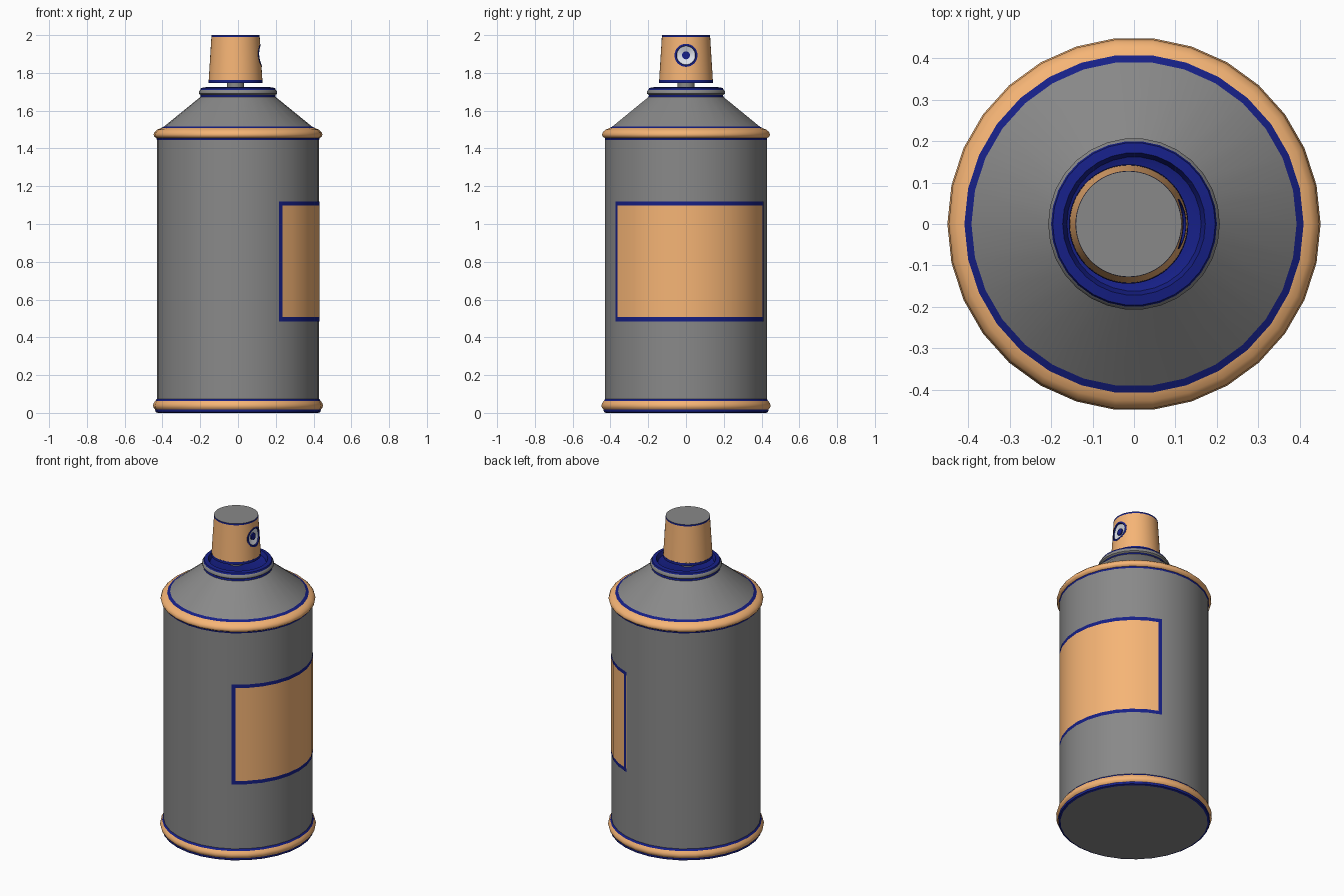
import bpy, bmesh, math

if "Cube" in bpy.data.objects:
    bpy.data.objects.remove(bpy.data.objects["Cube"])


def material(name, rgb):
    m = bpy.data.materials.new(name)
    m.diffuse_color = (*rgb, 1)
    m.use_nodes = True
    m.node_tree.nodes["Principled BSDF"].inputs["Base Color"].default_value = m.diffuse_color
    return m


ORANGE = material("orange", (0.92, 0.46, 0.18))
BLUE = material("blue", (0.008, 0.014, 0.24))
PALE = material("pale", (0.72, 0.75, 0.82))
GREY = material("dark_grey", (0.25, 0.25, 0.25))


def smooth(ob):
    bpy.ops.object.select_all(action='DESELECT')
    ob.select_set(True)
    bpy.context.view_layer.objects.active = ob
    bpy.ops.object.shade_smooth_by_angle(angle=math.radians(45))


def lathe(name, profile, mat=GREY, start=0, end=360, steps=30, loc=(0, 0, 0), rot=(0, 0, 0)):
    """Spin a (radius, height) profile; run it upward on the outside."""
    bm = bmesh.new()
    rows = []
    for i in range(steps + 1):
        a = math.radians(start + (end - start) * i / steps)
        rows.append([bm.verts.new((r * math.cos(a), r * math.sin(a), z)) for r, z in profile])
    for p, q in zip(rows, rows[1:]):
        for j in range(len(profile) - 1):
            bm.faces.new((p[j], q[j], q[j + 1], p[j + 1]))
    bmesh.ops.remove_doubles(bm, verts=bm.verts[:], dist=1e-5)
    me = bpy.data.meshes.new(name)
    bm.to_mesh(me)
    bm.free()
    me.materials.append(mat)
    ob = bpy.data.objects.new(name, me)
    bpy.context.collection.objects.link(ob)
    ob.location, ob.rotation_euler = loc, rot
    smooth(ob)
    return ob


# Can: base, rims, wall and shoulder, with blue seams between them
lathe("can_base", [(0, 0), (0.425, 0)])
lathe("base_seam", [(0.425, 0), (0.437, 0.004), (0.439, 0.018)], BLUE)
lathe("base_rim", [(0.439, 0.018), (0.447, 0.026), (0.45, 0.038), (0.447, 0.05), (0.438, 0.063)], ORANGE)
lathe("wall_lower_seam", [(0.438, 0.063), (0.43, 0.074)], BLUE)
lathe("can_wall", [(0.43, 0.074), (0.43, 1.446)])
lathe("wall_upper_seam", [(0.43, 1.446), (0.433, 1.456)], BLUE)
lathe("shoulder_rim", [(0.433, 1.456), (0.444, 1.463), (0.447, 1.474), (0.442, 1.487),
                       (0.428, 1.5), (0.409, 1.507)], ORANGE)
lathe("shoulder_seam", [(0.409, 1.507), (0.392, 1.516)], BLUE)
lathe("can_shoulder", [(0.392, 1.516), (0.2, 1.672)])

# Valve collar and its cup
lathe("collar_seam", [(0.2, 1.672), (0.197, 1.683)], BLUE)
lathe("collar", [(0.197, 1.683), (0.207, 1.69), (0.207, 1.702), (0.2, 1.71)])
lathe("valve_cup", [(0.2, 1.71), (0.196, 1.72), (0.172, 1.724), (0.162, 1.7), (0.14, 1.692), (0, 1.692)], BLUE)

# Label wrapped around the right side, sharing the wall's facets, with a blue border
for name, r, a0, a1, z0, z1, steps, mat in (
        ("label", 0.4315, -60, 72, 0.507, 1.098, 11, ORANGE),
        ("label_border_bottom", 0.4315, -60, 72, 0.485, 0.507, 11, BLUE),
        ("label_border_top", 0.4315, -60, 72, 1.098, 1.12, 11, BLUE),
        ("label_border_front", 0.4325, -60, -57, 0.485, 1.12, 1, BLUE),
        ("label_border_back", 0.4325, 69, 72, 0.485, 1.12, 1, BLUE)):
    lathe(name, [(r, z0), (r, z1)], mat, a0, a1, steps)

# Spray button on its stem
CX, NZ = -0.013, 1.893
C = (CX, 0, 0)


def button_radius(z):
    return 0.142 - 0.014 * (z - 1.762) / 0.228


lathe("valve_stem", [(0.045, 1.69), (0.045, 1.76)], loc=C)
side = [(button_radius(1.762 + 0.038 * i), 1.762 + 0.038 * i) for i in range(7)]
button = lathe("spray_button", [(0, 1.762)] + side + [(0, 1.99)], ORANGE, steps=60, loc=C)
lathe("button_lower_seam", [(0.125, 1.746), (0.144, 1.746), (0.1425, 1.762)], BLUE, steps=60, loc=C)
lathe("button_upper_seam", [(0.128, 1.99), (0.1275, 2.0)], BLUE, steps=60, loc=C)
lathe("button_top", [(0.1275, 2.0), (0, 2.0)], steps=60, loc=C)

# Recess cut into the button's right side
N = dict(loc=(0, 0, NZ), rot=(0, math.pi / 2, 0))
cutter = lathe("nozzle_cutter", [(0, 0.075), (0.055, 0.075), (0.055, 0.2), (0, 0.2)], ORANGE, **N)
cut = button.modifiers.new("nozzle_recess", 'BOOLEAN')
cut.operation, cut.solver, cut.object = 'DIFFERENCE', 'EXACT', cutter
bpy.context.view_layer.objects.active = button
bpy.ops.object.modifier_apply(modifier=cut.name)
bpy.data.objects.remove(cutter)
smooth(button)

# Nozzle parts, bent to follow the button's curved surface
for name, profile, mat in (
        ("nozzle_ring", [(0.061, -0.004), (0.061, 0.0015), (0.051, 0.0015), (0.049, -0.006)], BLUE),
        ("nozzle_dish", [(0.049, -0.006), (0.021, -0.018)], PALE),
        ("nozzle_hole", [(0.021, -0.019), (0.021, -0.01), (0, -0.01)], BLUE)):
    part = lathe(name, profile, mat, **N)
    for v in part.data.vertices:
        r = button_radius(NZ - v.co.x)
        v.co.z += CX + math.sqrt(r * r - v.co.y ** 2)
    smooth(part)
